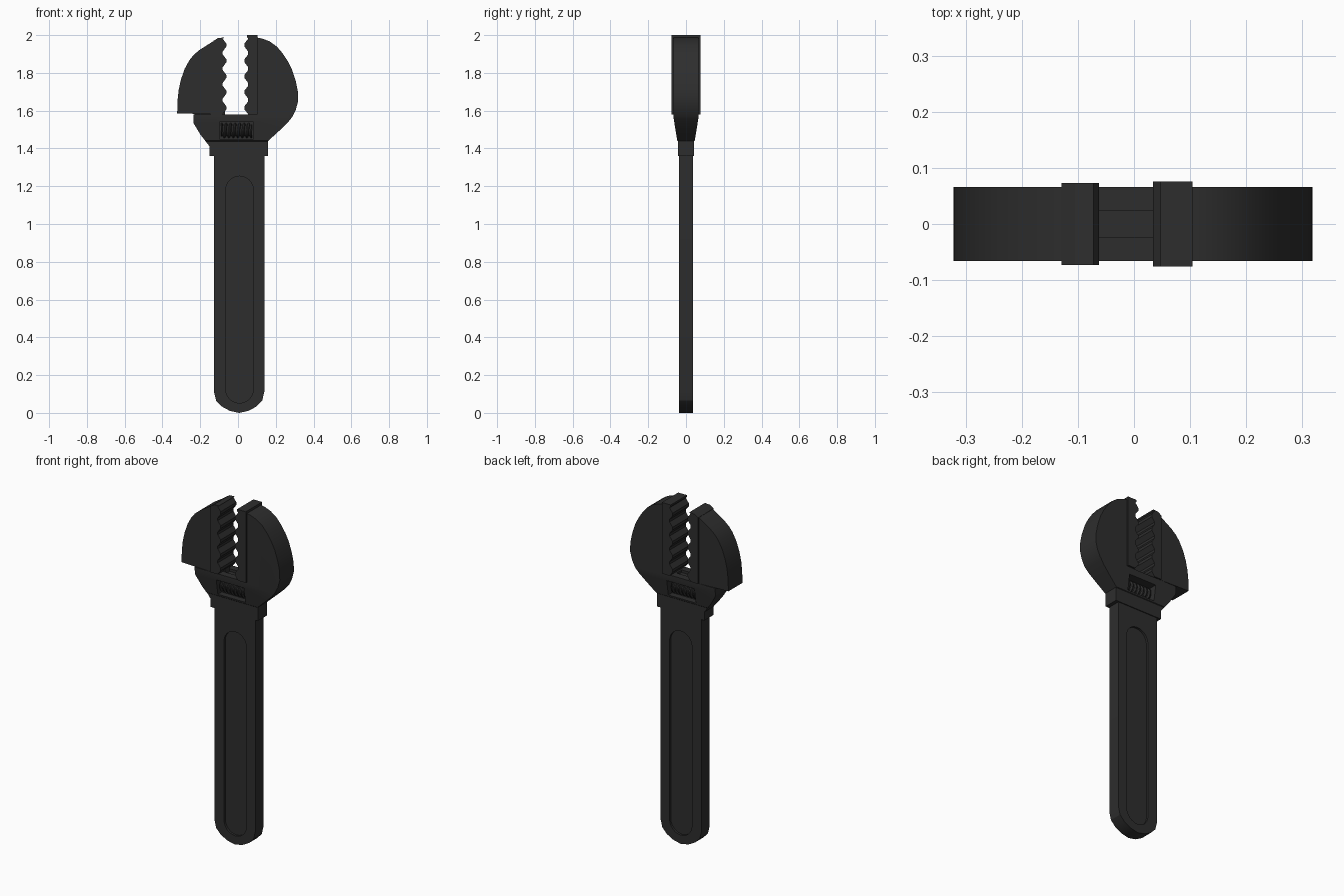
import bpy, bmesh, math
from mathutils import Vector

if "Cube" in bpy.data.objects:
    bpy.data.objects.remove(bpy.data.objects["Cube"])

steel = bpy.data.materials.new("dark steel")
steel.diffuse_color = (0.027, 0.027, 0.027, 1)
steel.use_nodes = True
steel.node_tree.nodes["Principled BSDF"].inputs["Base Color"].default_value = steel.diffuse_color


def finish(name, bm):
    bmesh.ops.recalc_face_normals(bm, faces=bm.faces)
    me = bpy.data.meshes.new(name)
    bm.to_mesh(me)
    bm.free()
    ob = bpy.data.objects.new(name, me)
    bpy.context.collection.objects.link(ob)
    me.materials.append(steel)
    return ob


def prism(name, pts, y0, y1, cuts=(), half=None):
    """Extrude an x-z outline along y; optionally slice at heights and set half thickness by height."""
    bm = bmesh.new()
    face = bm.faces.new([bm.verts.new((x, y0, z)) for x, z in pts])
    ext = bmesh.ops.extrude_face_region(bm, geom=[face])
    for v in ext["geom"]:
        if isinstance(v, bmesh.types.BMVert):
            v.co.y = y1
    for z in cuts:
        bmesh.ops.bisect_plane(bm, geom=bm.verts[:] + bm.edges[:] + bm.faces[:],
                               plane_co=(0, 0, z), plane_no=(0, 0, 1))
    if half:
        for v in bm.verts:
            v.co.y = math.copysign(half(v.co.z), v.co.y)
    return finish(name, bm)


def select(ob):
    bpy.ops.object.select_all(action='DESELECT')
    ob.select_set(True)
    bpy.context.view_layer.objects.active = ob


def carve(ob, cutter):
    mod = ob.modifiers.new("carve", 'BOOLEAN')
    mod.operation, mod.solver, mod.object = 'DIFFERENCE', 'EXACT', cutter
    select(ob)
    bpy.ops.object.modifier_apply(modifier=mod.name)
    bpy.data.objects.remove(cutter)


def smooth(ob, angle=28):
    select(ob)
    bpy.ops.object.shade_smooth_by_angle(angle=math.radians(angle))


def rect(x0, x1, z0, z1):
    return [(x0, z0), (x1, z0), (x1, z1), (x0, z1)]


# handle with rounded lower end
CX = 0.006
side = [(0.133, 1.38), (0.133, 0.11), (0.122, 0.065), (0.092, 0.034), (0.05, 0.011)]
outline = [(CX + x, z) for x, z in side] + [(CX, 0)] + [(CX - x, z) for x, z in reversed(side)]
handle = prism("handle", outline, -0.0375, 0.0375)

# long recess with round ends on both handle faces
R = 0.073
stadium = []
for i in range(26):
    k = i if i < 13 else i - 1
    a = math.pi * k / 12
    stadium.append((CX + 0.002 + R * math.cos(a), (1.18 if i < 13 else 0.125) + R * math.sin(a)))
for s in (-1, 1):
    carve(handle, prism("recess_cutter", stadium, s * 0.025, s * 0.06))
smooth(handle)


# head with collar and fixed jaw, tapering down to the collar
def head_half(z):
    if z < 1.439:
        return 0.043
    return 0.046 + 0.0195 * min(1, (z - 1.439) / 0.12)


head = prism("head_and_fixed_jaw", [
    (-0.15, 1.36), (0.16, 1.36), (0.16, 1.44), (0.222, 1.497), (0.262, 1.535), (0.288, 1.568),
    (0.306, 1.605), (0.318, 1.65), (0.317, 1.70), (0.306, 1.755), (0.285, 1.82), (0.262, 1.865),
    (0.235, 1.905), (0.205, 1.94), (0.167, 1.967), (0.13, 1.981), (0.10, 1.987), (0.07, 1.987),
    (0.07, 1.58), (-0.236, 1.58), (-0.236, 1.535), (-0.20, 1.475), (-0.15, 1.41)],
    -0.06, 0.06, cuts=(1.438, 1.441, 1.50, 1.56), half=head_half)

# worm windows on both faces and sliding groove along the top of the head
for s in (-1, 1):
    carve(head, prism("window_cutter", rect(-0.098, 0.082, 1.45, 1.54), s * 0.012, s * 0.1))
carve(head, prism("groove_cutter", rect(-0.3, 0.045, 1.565, 1.6), -0.024, 0.024))
smooth(head)

# movable jaw with its stem in the groove
jaw = prism("movable_jaw", [
    (-0.322, 1.586), (-0.11, 1.58), (-0.11, 1.975), (-0.13, 1.968), (-0.165, 1.946), (-0.204, 1.921),
    (-0.235, 1.895), (-0.258, 1.866), (-0.283, 1.82), (-0.302, 1.765), (-0.314, 1.71), (-0.32, 1.655)],
    -0.0655, 0.0655)
smooth(jaw)
prism("jaw_stem", rect(-0.23, -0.07, 1.56, 1.6), -0.022, 0.022)


# toothed gripping plates
def teeth(tip, valley):
    pts = []
    for k in range(5):
        z = 1.615 + 0.083 * k
        pts += [(valley, z - 0.034), (tip, z - 0.008), (tip, z + 0.008), (valley, z + 0.034)]
    return pts


prism("movable_jaw_plate", teeth(-0.062, -0.081) +
      [(-0.072, 1.987), (-0.105, 1.985), (-0.129, 1.97), (-0.129, 1.581)], -0.073, 0.073)
prism("fixed_jaw_plate", teeth(0.034, 0.054) +
      [(0.047, 1.99), (0.047, 2.0), (0.104, 2.0), (0.104, 1.581)], -0.076, 0.076)

# adjusting worm screw with helical thread
bm = bmesh.new()
N, M, L = 84, 24, 0.166
rings = []
for i in range(N + 1):
    t = i / N
    ring = []
    for j in range(M):
        a = 2 * math.pi * j / M
        p = (t * 7 + j / M) % 1
        r = 0.031 + 0.011 * min(1, max(0, 2.2 - abs(p - 0.5) * 7))
        ring.append(bm.verts.new((-0.091 + L * t, r * math.cos(a), 1.495 + r * math.sin(a))))
    rings.append(ring)
for a, b in zip(rings, rings[1:]):
    for j in range(M):
        bm.faces.new((a[j], a[(j + 1) % M], b[(j + 1) % M], b[j]))
bm.faces.new(rings[0])
bm.faces.new(rings[-1])
smooth(finish("worm_screw", bm))
